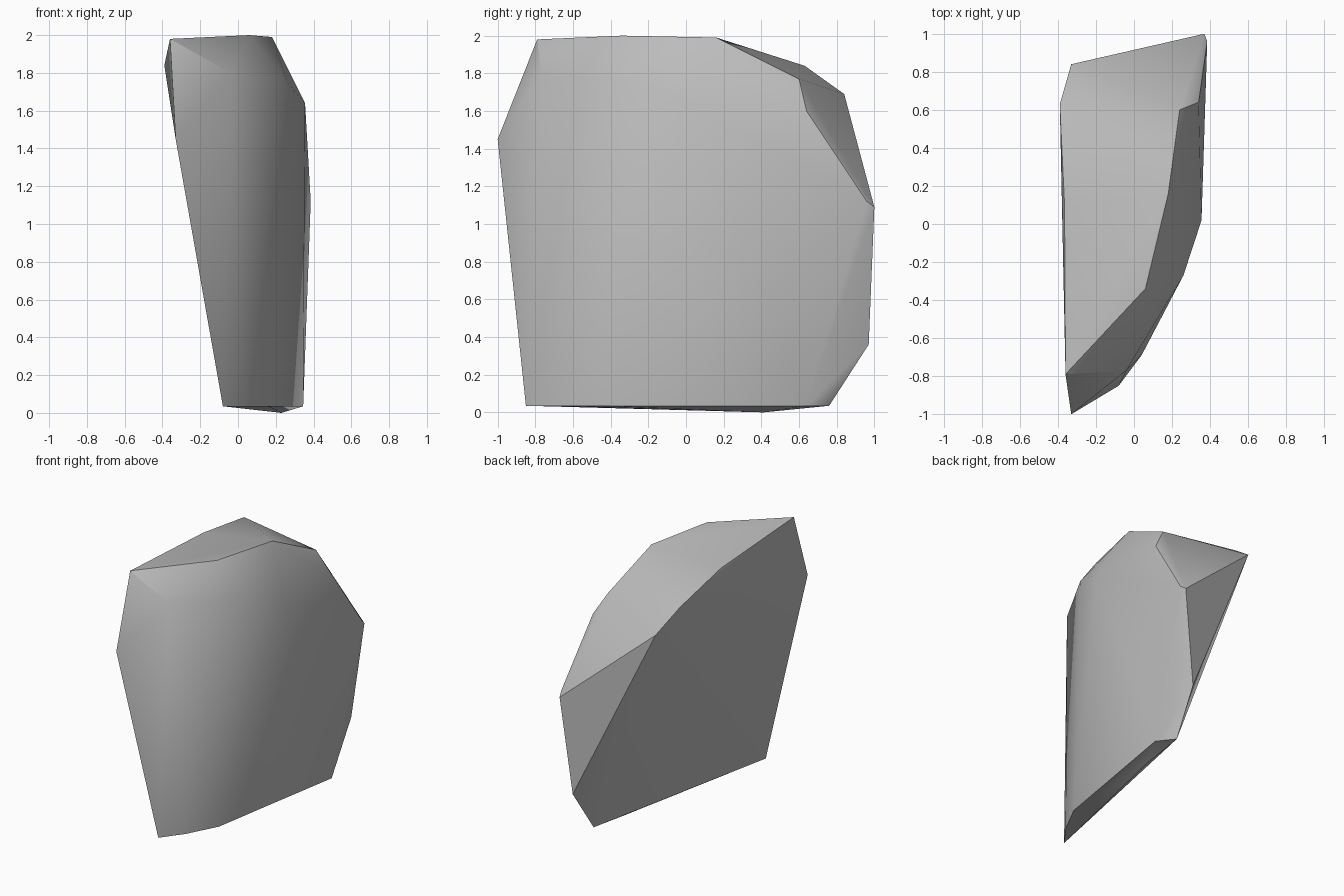
import bpy
import bmesh
import math

# Remove the default object
default_cube = bpy.data.objects.get("Cube")
if default_cube:
    bpy.data.objects.remove(default_cube, do_unlink=True)


def flat_material(name, colour):
    material = bpy.data.materials.new(name)
    material.use_nodes = True
    material.diffuse_color = colour
    shader = next(node for node in material.node_tree.nodes if node.type == "BSDF_PRINCIPLED")
    shader.inputs["Base Color"].default_value = colour
    shader.inputs["Roughness"].default_value = 0.8
    return material


def hull_object(name, corners, material, smooth_angle):
    """Wrap a convex shell around the corner points and smooth its soft creases."""
    shell = bmesh.new()
    for corner in corners:
        shell.verts.new(corner)
    hull = bmesh.ops.convex_hull(shell, input=shell.verts[:])
    unused = {item for item in hull["geom_interior"] + hull["geom_unused"]
              if isinstance(item, bmesh.types.BMVert)}
    bmesh.ops.delete(shell, geom=list(unused), context="VERTS")
    bmesh.ops.recalc_face_normals(shell, faces=shell.faces[:])
    mesh = bpy.data.meshes.new(name)
    shell.to_mesh(mesh)
    shell.free()
    mesh.materials.append(material)
    part = bpy.data.objects.new(name, mesh)
    bpy.context.scene.collection.objects.link(part)
    bpy.ops.object.select_all(action="DESELECT")
    part.select_set(True)
    bpy.context.view_layer.objects.active = part
    bpy.ops.object.shade_smooth_by_angle(angle=math.radians(smooth_angle))
    return part


# Top ridge, running from front to back
top_ridge = [(-0.36, -0.79, 1.98), (0.06, -0.34, 2.0), (0.18, 0.16, 1.99), (0.24, 0.6, 1.77),
             (0.34, 0.64, 1.6)]

# Edge of the flat cleaved side
cleaved_edge = [(-0.33, -1.0, 1.45), (-0.365, 0.1, 1.93), (-0.39, 0.63, 1.84), (-0.33, 0.84, 1.69)]

# Shoulder below the ridge on the rounded side
shoulder = [(-0.04, -0.77, 1.8), (0.26, -0.27, 1.75), (0.355, 0.02, 1.64)]

# Back corners
back_corners = [(0.37, 1.0, 1.09), (0.385, 0.96, 1.12), (0.28, 0.97, 0.36)]

# Base rim and the lowest point
base_rim = [(-0.08, -0.85, 0.035), (0.04, -0.69, 0.035), (0.16, -0.46, 0.035),
            (0.345, 0.64, 0.035), (0.25, 0.76, 0.035), (0.23, 0.41, 0)]

# Split boulder
stone_grey = flat_material("stone grey", (0.5, 0.5, 0.5, 1))
hull_object("rock_chunk", top_ridge + cleaved_edge + shoulder + back_corners + base_rim,
            stone_grey, 30)
